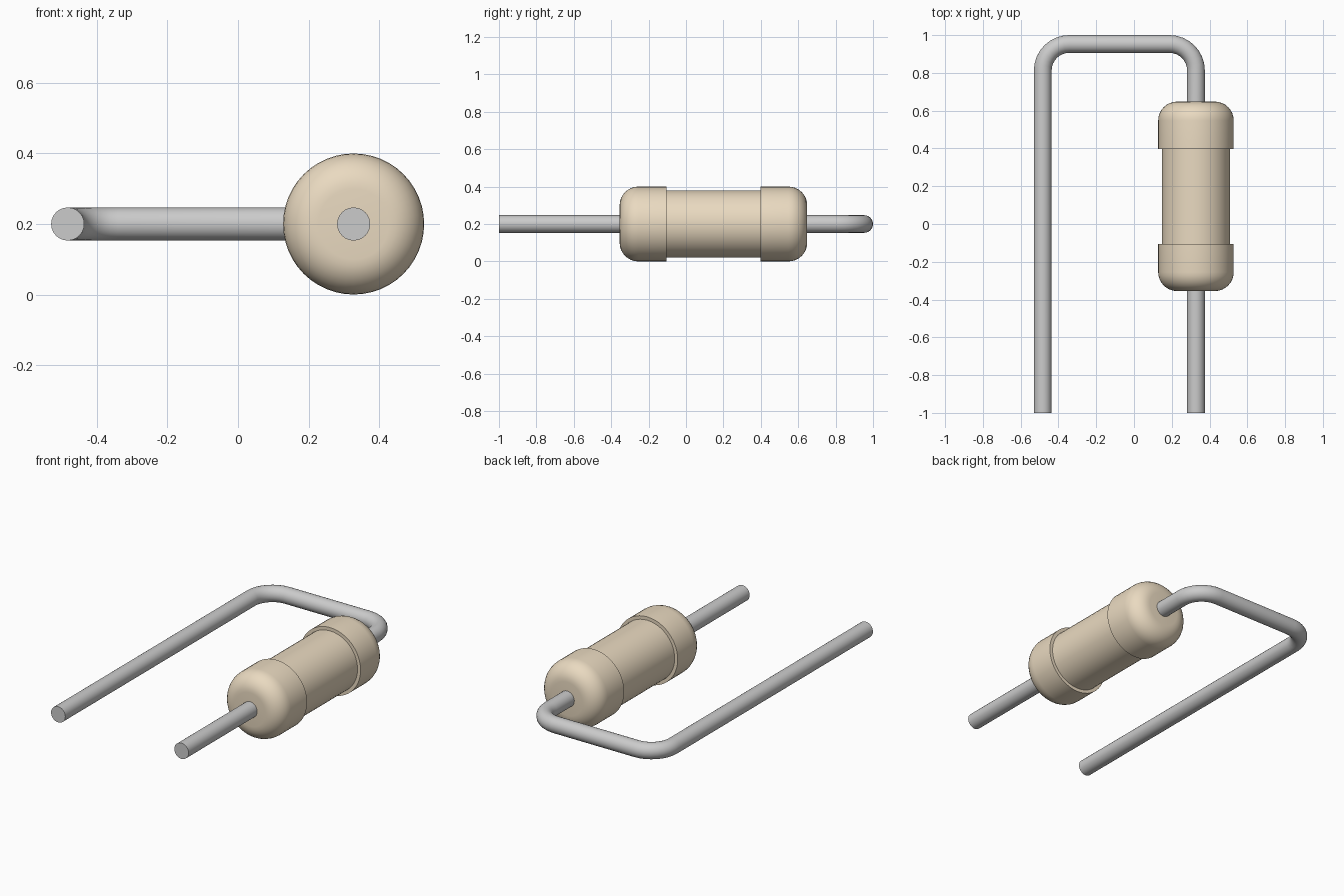
import bpy, bmesh
from math import sin, cos, pi, radians
from mathutils import Vector, Matrix

if "Cube" in bpy.data.objects:
    bpy.data.objects.remove(bpy.data.objects["Cube"])

AXIS_X, LEFT_X, Z = 0.328, -0.483, 0.2    # body axis, far lead, height
WIRE_R, BEND_R, BACK_Y = 0.047, 0.14, 0.953
Y0, Y1, FILLET = -0.355, 0.648, 0.1       # body ends and end rounding
CAP_R, MID_R = 0.2, 0.18


def material(name, color):
    mat = bpy.data.materials.new(name)
    mat.diffuse_color = (*color, 1)
    mat.use_nodes = True
    mat.node_tree.nodes["Principled BSDF"].inputs["Base Color"].default_value = mat.diffuse_color
    return mat


def finish(obj, mat):
    obj.data.materials.append(mat)
    bpy.ops.object.select_all(action='DESELECT')
    bpy.context.view_layer.objects.active = obj
    obj.select_set(True)
    if obj.type == 'CURVE':
        bpy.ops.object.convert(target='MESH')
    bpy.ops.object.shade_smooth_by_angle(angle=radians(35))


def arc(cx, cy, r, a0, a1, n=8):
    angles = [radians(a0 + (a1 - a0) * i / n) for i in range(n + 1)]
    return [(cx + r * cos(a), cy + r * sin(a)) for a in angles]


def lead(name, path):
    """Round wire with flat ends along an (x, y) path."""
    cu = bpy.data.curves.new(name, 'CURVE')
    cu.dimensions = '3D'
    cu.bevel_depth = WIRE_R
    cu.bevel_resolution = 10
    cu.use_fill_caps = True
    sp = cu.splines.new('POLY')
    sp.points.add(len(path) - 1)
    for p, (x, y) in zip(sp.points, path):
        p.co = (x, y, Z, 1)
    obj = bpy.data.objects.new(name, cu)
    bpy.context.collection.objects.link(obj)
    finish(obj, metal)


def lathe(name, profile, steps=48):
    """Revolve an (radius, y) profile around the body axis."""
    bm = bmesh.new()
    verts = [bm.verts.new((AXIS_X + r, y, Z)) for r, y in profile]
    edges = [bm.edges.new(pair) for pair in zip(verts, verts[1:])]
    bmesh.ops.spin(bm, geom=verts + edges, cent=(AXIS_X, 0, Z), axis=(0, 1, 0),
                   angle=2 * pi, steps=steps)
    bmesh.ops.remove_doubles(bm, verts=bm.verts, dist=1e-4)
    bmesh.ops.recalc_face_normals(bm, faces=bm.faces)
    me = bpy.data.meshes.new(name)
    bm.to_mesh(me)
    bm.free()
    obj = bpy.data.objects.new(name, me)
    bpy.context.collection.objects.link(obj)
    finish(obj, tan)


metal = material("lead_metal", (0.78, 0.78, 0.75))
tan = material("body_tan", (0.82, 0.70, 0.53))

# body: rounded end caps around a slightly thinner middle
front = [(0, Y0)] + arc(CAP_R - FILLET, Y0 + FILLET, FILLET, -90, 0)
front += [(CAP_R, -0.105), (MID_R, -0.105)]
back = [(r, Y0 + Y1 - y) for r, y in reversed(front)]
lathe("resistor_body", front + back)

# straight lead out of the front end
lead("straight_lead", [(AXIS_X, -1), (AXIS_X, Y0 + 0.01)])

# lead from the back end, bent round to run alongside the body
path = [(AXIS_X, Y1 - 0.01)]
path += arc(AXIS_X - BEND_R, BACK_Y - BEND_R, BEND_R, 0, 90)
path += arc(LEFT_X + BEND_R, BACK_Y - BEND_R, BEND_R, 90, 180)
path += [(LEFT_X, -1)]
lead("bent_lead", path)
